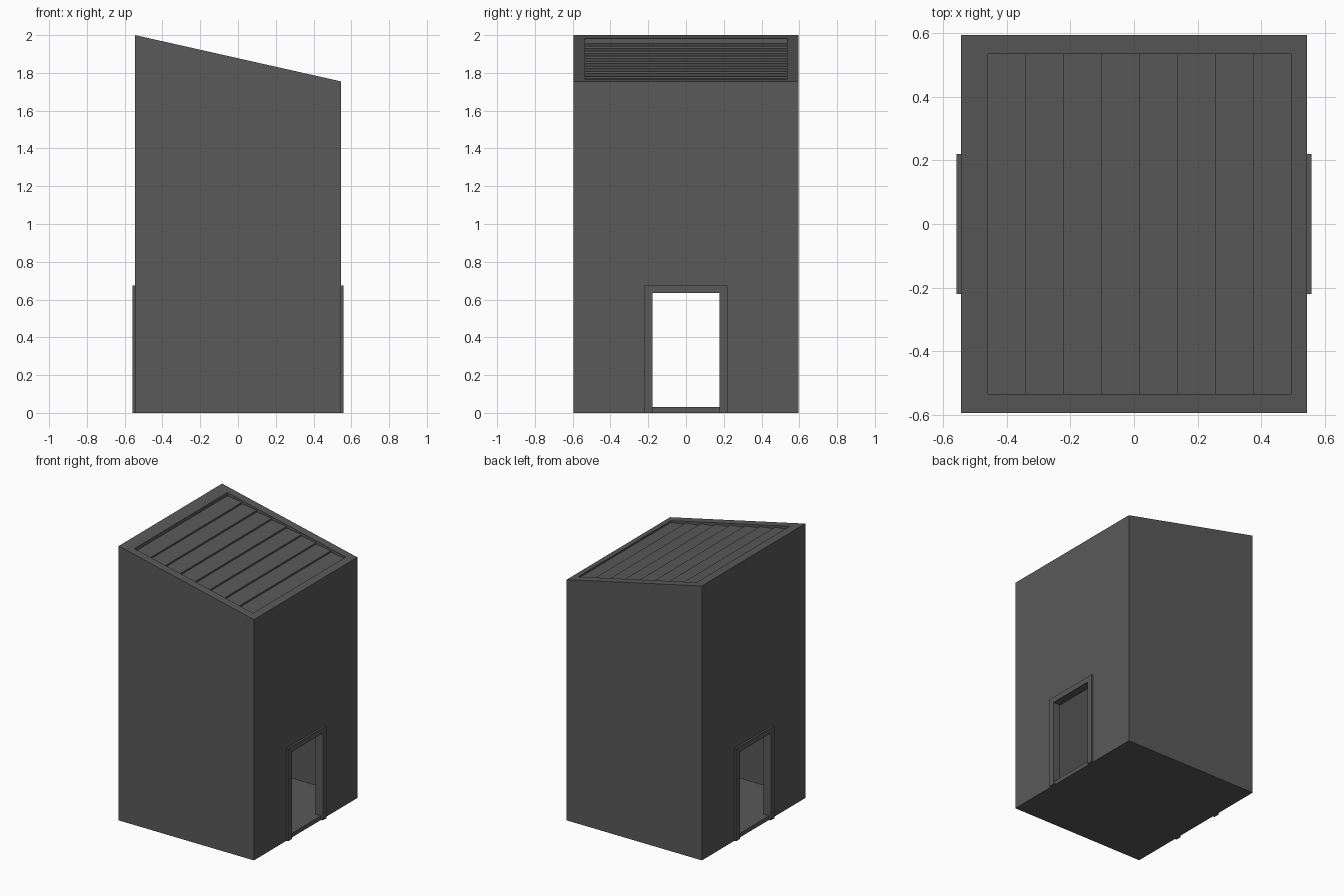
import bpy, bmesh

if "Cube" in bpy.data.objects:
    bpy.data.objects.remove(bpy.data.objects["Cube"])

HX, HY = 0.545, 0.595        # half width and depth of the body
Z_HIGH, Z_LOW = 2.0, 1.755   # roof height at the left and right walls
WALL, FLOOR = 0.045, 0.03

grey = bpy.data.materials.new("dark grey")
grey.diffuse_color = (0.1, 0.1, 0.1, 1)
grey.use_nodes = True
grey.node_tree.nodes["Principled BSDF"].inputs["Base Color"].default_value = grey.diffuse_color


def roof_z(x):
    return Z_HIGH + (Z_LOW - Z_HIGH) * (x + HX) / (2 * HX)


def prism(name, profile, a, b, axis="y"):
    """Extrude a 2D profile: (x, z) along y, or (y, z) along x."""
    bm = bmesh.new()
    place = (lambda p, d: (p[0], d, p[1])) if axis == "y" else (lambda p, d: (d, p[0], p[1]))
    ends = [[bm.verts.new(place(p, d)) for p in profile] for d in (a, b)]
    bm.faces.new(ends[0])
    bm.faces.new(ends[1])
    n = len(profile)
    for i in range(n):
        j = (i + 1) % n
        bm.faces.new((ends[0][i], ends[0][j], ends[1][j], ends[1][i]))
    bmesh.ops.recalc_face_normals(bm, faces=bm.faces)
    me = bpy.data.meshes.new(name)
    bm.to_mesh(me)
    bm.free()
    ob = bpy.data.objects.new(name, me)
    bpy.context.collection.objects.link(ob)
    me.materials.append(grey)
    return ob


def under_roof(x0, x1, z0, drop):
    """Profile with a flat bottom and a top parallel to the roof."""
    return [(x0, z0), (x1, z0), (x1, roof_z(x1) - drop), (x0, roof_z(x0) - drop)]


def cut(target, cutter):
    mod = target.modifiers.new(cutter.name, "BOOLEAN")
    mod.operation = "DIFFERENCE"
    mod.solver = "EXACT"
    mod.object = cutter
    cutter.hide_render = True
    cutter.hide_viewport = True


# hollow body with a slanted roof rim
body = prism("tower_body", under_roof(-HX, HX, 0, 0), -HY, HY)
xi, yi = HX - WALL, HY - WALL
cut(body, prism("room_cutter", under_roof(-xi, xi, FLOOR, 0.06), -yi, yi))

# doorway running through both side walls
door = [(-0.178, FLOOR), (0.178, FLOOR), (0.178, 0.635), (-0.178, 0.635)]
cut(body, prism("door_cutter", door, -0.7, 0.7, "x"))

# opening in the roof
R0, R1, RY = -0.46, 0.495, 0.535
cut(body, prism("roof_cutter", [(R0, 1.6), (R1, 1.6), (R1, 2.2), (R0, 2.2)], -RY, RY))

# overlapping roof boards, each a little flatter than the roof
COUNT, DEPTH, STEP, THICK = 8, 0.012, 0.012, 0.014
pitch = (R1 - R0) / COUNT
for i in range(COUNT):
    x0, x1 = R0 + i * pitch, R0 + (i + 1) * pitch
    z0, z1 = roof_z(x0) - DEPTH - STEP, roof_z(x1) - DEPTH
    prism(f"roof_board_{i + 1}",
          [(x0, z0), (x1, z1), (x1, z1 - THICK), (x0, z0 - THICK)], -RY, RY)

# door surrounds on both sides
arch = [(-0.22, 0), (-0.178, 0), (-0.178, 0.635), (0.178, 0.635),
        (0.178, 0), (0.22, 0), (0.22, 0.675), (-0.22, 0.675)]
for side, label in ((-1, "left"), (1, "right")):
    prism(f"{label}_door_frame", arch, side * HX, side * 0.559, "x")
